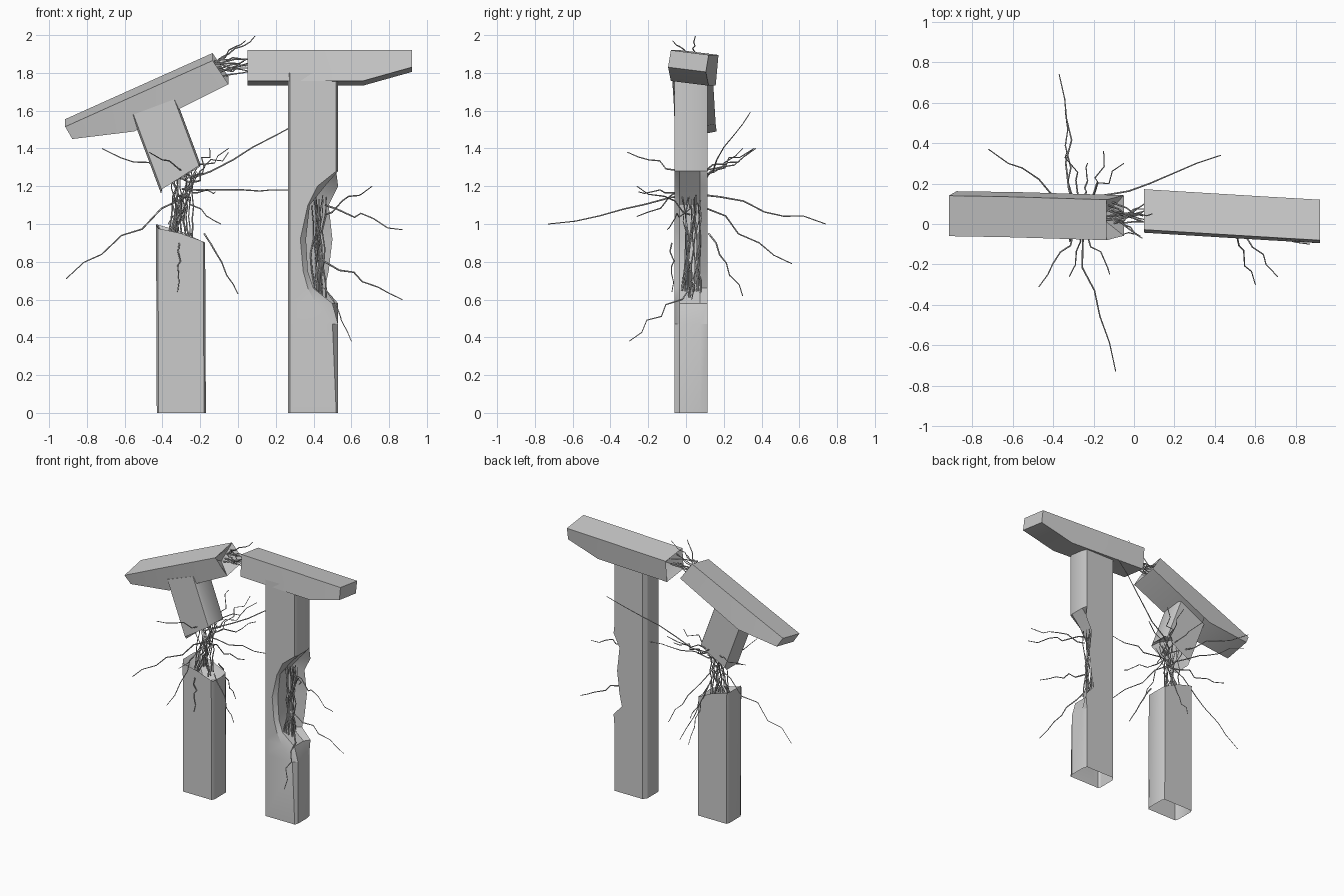
import bpy, bmesh, random
from math import radians
from mathutils import Vector, Matrix

if "Cube" in bpy.data.objects:
    bpy.data.objects.remove(bpy.data.objects["Cube"])

random.seed(4)
V = Vector


def jit(a):
    return V([random.uniform(-a, a) for _ in range(3)])


def link(name, data):
    ob = bpy.data.objects.new(name, data)
    bpy.context.collection.objects.link(ob)
    return ob


def loft(name, rings, cap_start=False, broken=0.0, matrix=Matrix()):
    """Skin closed rings; a broken end gets a rim and a ragged hollow."""
    rings = [[V(p) for p in r] for r in rings]
    n = len(rings[0])
    if broken:
        c = sum(rings[-1], V()) / n
        axis = (c - sum(rings[-2], V()) / n).normalized()
        rings.append([c.lerp(q, 0.72) - axis * broken * random.uniform(0.3, 1) for q in rings[-1]])
        tip = c - axis * broken * 1.6
    bm = bmesh.new()
    vs = [[bm.verts.new(matrix @ q) for q in r] for r in rings]
    for a, b in zip(vs, vs[1:]):
        for i in range(n):
            j = (i + 1) % n
            bm.faces.new((a[i], a[j], b[j], b[i]))
    if cap_start:
        bm.faces.new(vs[0][::-1])
    if broken:
        t = bm.verts.new(matrix @ tip)
        for i in range(n):
            bm.faces.new((vs[-1][i], vs[-1][(i + 1) % n], t))
    bmesh.ops.recalc_face_normals(bm, faces=bm.faces)
    me = bpy.data.meshes.new(name)
    bm.to_mesh(me)
    bm.free()
    ob = link(name, me)
    bpy.ops.object.select_all(action='DESELECT')
    ob.select_set(True)
    bpy.context.view_layer.objects.active = ob
    bpy.ops.object.shade_smooth_by_angle(angle=radians(28))


def section(cx, z, slope=0.0, rough=0.0, hx=0.13, y0=-0.06, y1=0.115):
    """Chamfered column section; the cut may slope and be ragged."""
    c, d = 0.01, 0.02
    half = [(hx, y0 + d), (hx, y1 - d), (hx - c, y1)]
    pts = [(0, y0), (hx - c, y0)] + half + [(0, y1)]
    pts += [(-x, y) for x, y in half[::-1]] + [(c - hx, y0)]
    return [(cx + x, y, z + slope * x + random.uniform(-rough, rough)) for x, y in pts]


def wires(name, pairs, bend, steps=6, r=0.005):
    """Kinked square wires between two points, thinning to the tip."""
    cu = bpy.data.curves.new(name, 'CURVE')
    cu.dimensions = '3D'
    cu.bevel_depth = r
    cu.bevel_resolution = 0
    cu.use_fill_caps = True
    for a, b in pairs:
        sp = cu.splines.new('POLY')
        sp.points.add(steps)
        for i, pt in enumerate(sp.points):
            p = V(a).lerp(V(b), i / steps)
            pt.co = (*(p + jit(bend if 0 < i < steps else 0)), 1)
            pt.radius = 1 - 0.5 * i / steps
    link(name, cu)


def bundle(n, a, b, spread):
    """Pairs of points scattered around two centres."""
    def near(c):
        return V([q + random.uniform(-s, s) for q, s in zip(c, spread)])
    return [(near(a), near(b)) for _ in range(n)]


# left column, snapped off at the top
loft("left_column_base", [section(-0.3, 0), section(-0.304, 0.95, -0.3, 0.015)], broken=0.07)

# tilted upper stub of the left column
loft("left_column_stub", [section(0, 0.05, hx=0.125), section(0, -0.35, 0.24, 0.015, hx=0.125)],
     cap_start=True, broken=0.09,
     matrix=Matrix.Translation((-0.428, 0, 1.573)) @ Matrix.Rotation(radians(-20.5), 4, 'Y'))

# right column with a bite in its side: height, front, middle and back edge
bite = [(0, .52, .53, .52), (.47, .5, .53, .52), (.58, .41, .5, .53), (.66, .37, .4, .46),
        (.75, .345, .37, .48), (.92, .33, .36, .5), (1.1, .37, .38, .48),
        (1.2, .42, .46, .53), (1.28, .52, .53, .52), (1.8, .52, .53, .52)]
loft("right_column", [[(.275, -.06, z), (f, -.06, z), (m, -.035, z), (m, .075, z), (b, .115, z),
                       (.285, .115, z), (.265, .085, z), (.265, -.045, z)]
                      for z, f, m, b in bite])


# cap beams, each running from the tapered tip to the broken end
def beam(name, stations, drop, shift):
    loft(name, [[(xt, yf, zt), (xt, yf + .2, zt - drop),
                 (xb, yf + .2 + shift, zb - drop), (xb, yf + shift, zb)]
                for xt, zt, xb, zb, yf in stations], cap_start=True, broken=0.05)


beam("right_beam", [(.92, 1.92, .92, 1.83, -.08), (.66, 1.92, .66, 1.757, -.065),
                    (.05, 1.92, .05, 1.757, -.028)], 0.025, -0.015)
beam("left_beam", [(-.915, 1.515, -.877, 1.45, -.06), (-.63, 1.643, -.55, 1.49, -.065),
                   (-.135, 1.865, -.05, 1.74, -.08)], -0.04, 0.022)

# inner reinforcing wires bridging each break
wires("left_break_wires", bundle(16, (-.3, .03, .9), (-.28, .03, 1.27), (.07, .06, .03)), .012)
wires("beam_break_wires", bundle(9, (-.12, .06, 1.83), (.06, .06, 1.84), (.02, .065, .05)), .012, 4)
wires("right_bite_wires", bundle(15, (.43, .025, .62), (.43, .025, 1.13), (.04, .055, .03)), .012)

# long wires splaying from the left break: high, level and drooping tips
high = [(-.72, .37, 1.4), (.43, .34, 1.59), (-.05, .3, 1.4), (-.15, .36, 1.4),
        (-.33, .36, 1.4), (-.47, -.31, 1.38), (-.05, .1, 1.38)]
level = [(.29, .06, 1.18), (-.09, -.73, 1), (-.37, .74, 1), (-.12, -.25, 1.17), (-.32, -.26, 1.04)]
low = [(-.91, .03, .71), (-.34, .56, .79)]
for name, tips, z in (("high", high, 1.22), ("level", level, 1.18), ("drooping", low, 1.17)):
    wires(name + "_splayed_wires", [(V((-.27, .04, z)) + jit(.05), t) for t in tips], .025)

# short wires hanging down over the left column
wires("hanging_wires", [((-.18, -.03, .95), (0, -.05, .63)), ((-.31, -.075, .9), (-.32, -.075, .64)),
                        ((-.25, .12, .95), (-.23, .3, .62))], .012)

# long wires splaying from the right column and the beam break
tips = [(.71, -.26, 1.2), (.87, -.1, .97), (.87, .03, .6), (.6, -.3, .38)]
wires("right_splayed_wires", [((.46, .02, z), t) for z, t in zip((1.05, 1.1, .8, .66), tips)], .022)
wires("beam_splayed_wires", [((-.12, .04, 1.85), t) for t in
                             ((.09, .05, 1.995), (.04, -.07, 1.97), (.03, -.06, 1.86))], .012)
